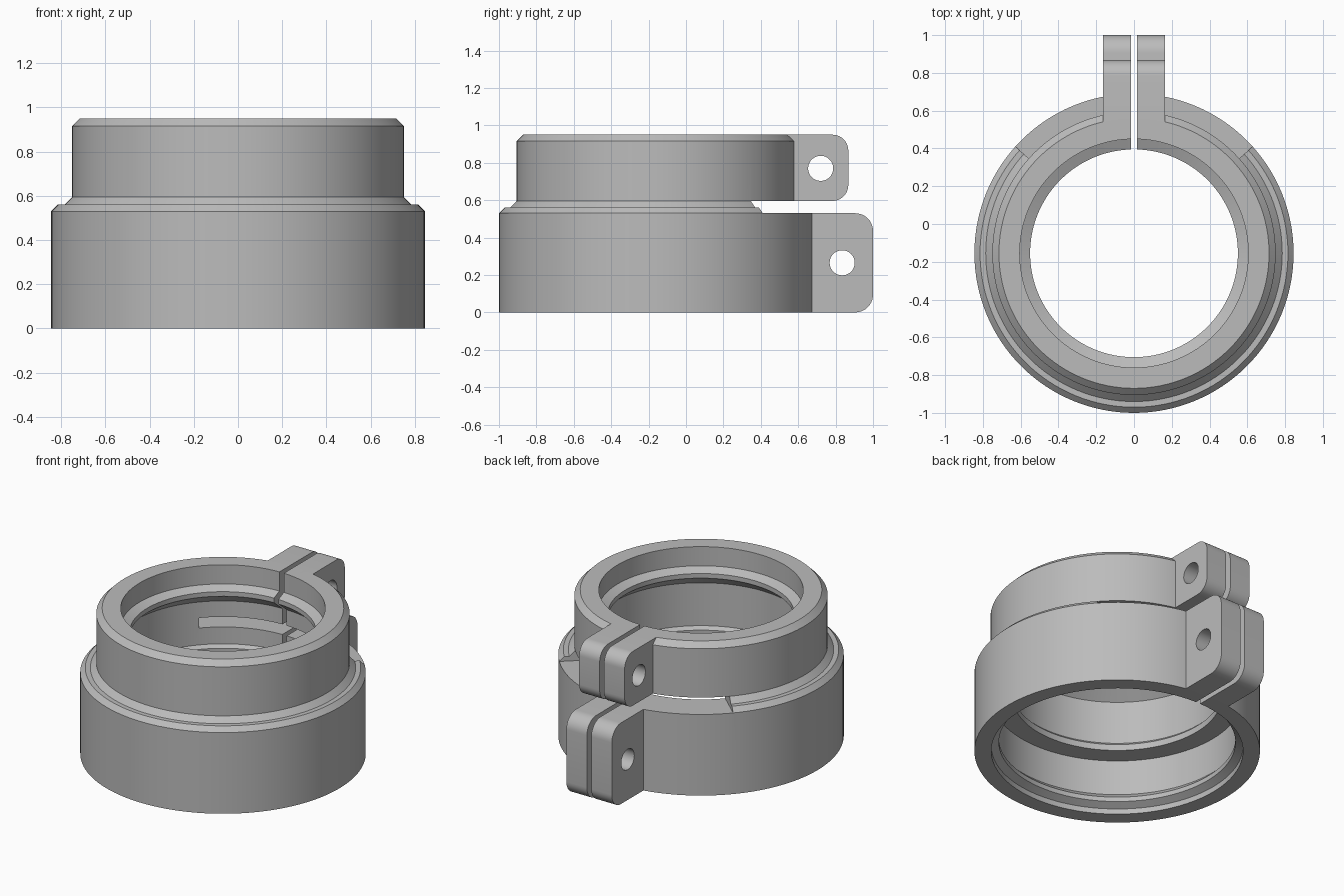
import bpy, bmesh, math

if "Cube" in bpy.data.objects:
    bpy.data.objects.remove(bpy.data.objects["Cube"])

CY = -0.155          # ring axis position in y
SEG = 128

grey = bpy.data.materials.new("plain grey")
grey.diffuse_color = (0.5, 0.5, 0.5, 1)
grey.use_nodes = True
grey.node_tree.nodes["Principled BSDF"].inputs["Base Color"].default_value = grey.diffuse_color


def make(name, bm, mat=True):
    bmesh.ops.recalc_face_normals(bm, faces=bm.faces)
    me = bpy.data.meshes.new(name)
    bm.to_mesh(me)
    bm.free()
    ob = bpy.data.objects.new(name, me)
    bpy.context.collection.objects.link(ob)
    if mat:
        me.materials.append(grey)
    return ob


def prism(name, pts, direction, mat=True):
    """Extrude a flat outline along a direction."""
    bm = bmesh.new()
    f = bm.faces.new([bm.verts.new(p) for p in pts])
    r = bmesh.ops.extrude_face_region(bm, geom=[f])
    bmesh.ops.translate(bm, vec=direction,
                        verts=[v for v in r["geom"] if isinstance(v, bmesh.types.BMVert)])
    return make(name, bm, mat)


def cut(ob, cutter):
    cutter.hide_render = True
    cutter.hide_set(True)
    m = ob.modifiers.new("cut", "BOOLEAN")
    m.operation = "DIFFERENCE"
    m.solver = "EXACT"
    m.object = cutter
    bpy.context.view_layer.objects.active = ob
    bpy.ops.object.modifier_apply(modifier=m.name)


def smooth(ob):
    bpy.ops.object.select_all(action="DESELECT")
    ob.select_set(True)
    bpy.context.view_layer.objects.active = ob
    bpy.ops.object.shade_smooth_by_angle(angle=math.radians(25))


# stepped sleeve: closed (radius, z) section revolved round the axis
section = [(0.845, 0), (0.845, 0.53), (0.815, 0.56), (0.785, 0.56), (0.75, 0.595),
           (0.75, 0.915), (0.715, 0.95), (0.605, 0.95), (0.605, 0.825), (0.55, 0.80),
           (0.55, 0.77), (0.635, 0.70), (0.635, 0.42), (0.615, 0.40), (0.615, 0.36),
           (0.74, 0.36), (0.74, 0.13), (0.70, 0.09), (0.70, 0.06), (0.745, 0.035),
           (0.745, 0)]
bm = bmesh.new()
rings = []
for i in range(SEG):
    a = 2 * math.pi * i / SEG
    rings.append([bm.verts.new((r * math.cos(a), CY + r * math.sin(a), z)) for r, z in section])
n = len(section)
for i in range(SEG):
    p, q = rings[i], rings[(i + 1) % SEG]
    for j in range(n):
        k = (j + 1) % n
        bm.faces.new((p[j], q[j], q[k], p[k]))
sleeve = make("stepped_sleeve", bm)

# flexing slot between the two clamps (a wedge at the back)
a = math.radians(42)
wx, wy = 1.5 * math.cos(a), CY + 1.5 * math.sin(a)
cut(sleeve, prism("slot_cutter", [(0, CY, 0.53), (wx, wy, 0.53), (0, 2.5, 0.53), (-wx, wy, 0.53)],
                  (0, 0, 0.066), False))
# vertical split at the back
cut(sleeve, prism("split_cutter", [(-0.016, 0, -0.1), (0.016, 0, -0.1), (0.016, 1, -0.1),
                                   (-0.016, 1, -0.1)], (0, 0, 1.2), False))
smooth(sleeve)


def ear_outline(x, y0, y1, z0, z1, r):
    pts = [(x, y0, z1), (x, y0, z0)]
    for cz, start in ((z0 + r, -90), (z1 - r, 0)):
        for i in range(11):
            t = math.radians(start + 9 * i)
            pts.append((x, y1 - r + r * math.cos(t), cz + r * math.sin(t)))
    return pts


# clamp ears with bolt holes, a mirrored pair for each clamp
for label, y0, y1, z0, z1, r, hy, hz in (("lower", 0.60, 1.0, 0, 0.53, 0.095, 0.835, 0.265),
                                         ("upper", 0.50, 0.868, 0.596, 0.95, 0.085, 0.72, 0.77)):
    hole = [(-0.4, hy + 0.067 * math.cos(i * math.pi / 20), hz + 0.067 * math.sin(i * math.pi / 20))
            for i in range(40)]
    cutter = prism(label + "_hole_cutter", hole, (0.8, 0, 0), False)
    for side, s in (("right", 1), ("left", -1)):
        ear = prism(f"{label}_{side}_ear", ear_outline(s * 0.016, y0, y1, z0, z1, r),
                    (s * 0.148, 0, 0))
        cut(ear, cutter)
        smooth(ear)
